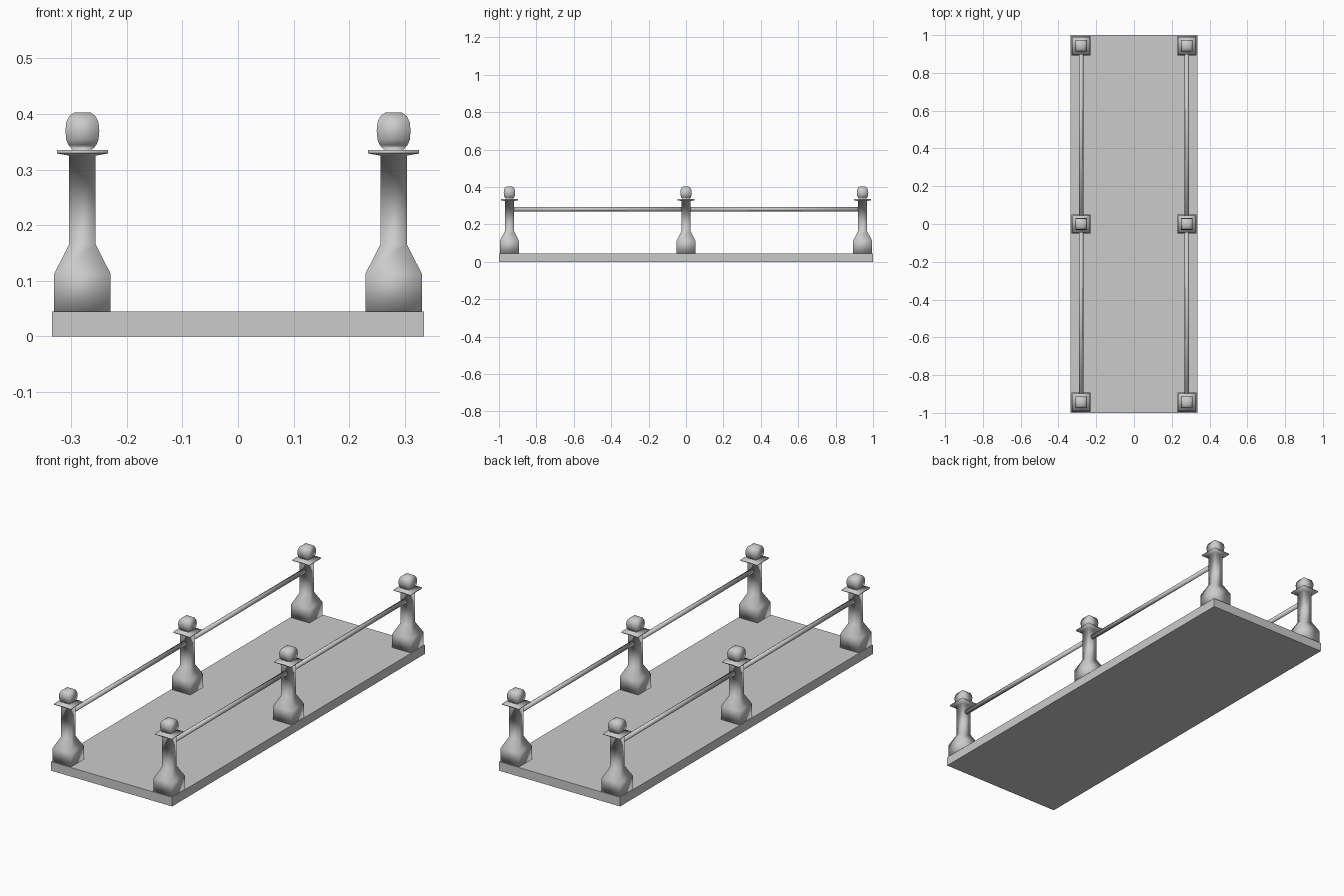
import bpy, bmesh
from math import pi

if "Cube" in bpy.data.objects:
    bpy.data.objects.remove(bpy.data.objects["Cube"])

# (half width, height) up one square post: foot, taper, neck, cap, finial
POST = [(0.051, 0.045), (0.051, 0.112), (0.024, 0.165), (0.024, 0.325),
        (0.046, 0.329), (0.046, 0.335), (0.017, 0.335), (0.025, 0.344),
        (0.029, 0.353), (0.0305, 0.370), (0.029, 0.385), (0.024, 0.396),
        (0.014, 0.403)]


def finish(bm, name, loc, smooth):
    bmesh.ops.recalc_face_normals(bm, faces=bm.faces)
    for f in bm.faces:
        f.smooth = smooth
    me = bpy.data.meshes.new(name)
    bm.to_mesh(me)
    bm.free()
    ob = bpy.data.objects.new(name, me)
    ob.location = loc
    bpy.context.collection.objects.link(ob)
    return ob


def post(name, x, y):
    bm = bmesh.new()
    rings = [[bm.verts.new((sx * h, sy * h, z))
              for sx, sy in ((-1, -1), (1, -1), (1, 1), (-1, 1))] for h, z in POST]
    for a, b in zip(rings, rings[1:]):
        for i in range(4):
            j = (i + 1) % 4
            bm.faces.new((a[i], a[j], b[j], b[i]))
    bm.faces.new(rings[0][::-1])
    bm.faces.new(rings[-1])
    finish(bm, name, (x, y, 0), True)


# deck slab
bm = bmesh.new()
bmesh.ops.create_cube(bm, size=1)
bmesh.ops.scale(bm, vec=(0.67, 2.0, 0.045), verts=bm.verts)
finish(bm, "deck", (0, 0, 0.0225), False)

for side, x in (("left", -0.28), ("right", 0.28)):
    # three posts per side
    for place, y in (("front", -0.944), ("middle", 0), ("back", 0.944)):
        post(f"{side}_{place}_post", x, y)
    # round rails between the posts
    for place, y in (("front", -0.472), ("back", 0.472)):
        bm = bmesh.new()
        bmesh.ops.create_cone(bm, cap_ends=True, segments=8, radius1=0.0115,
                              radius2=0.0115, depth=0.92)
        rail = finish(bm, f"{side}_{place}_rail", (x, y, 0.281), True)
        rail.rotation_euler = (pi / 2, 0, 0)
